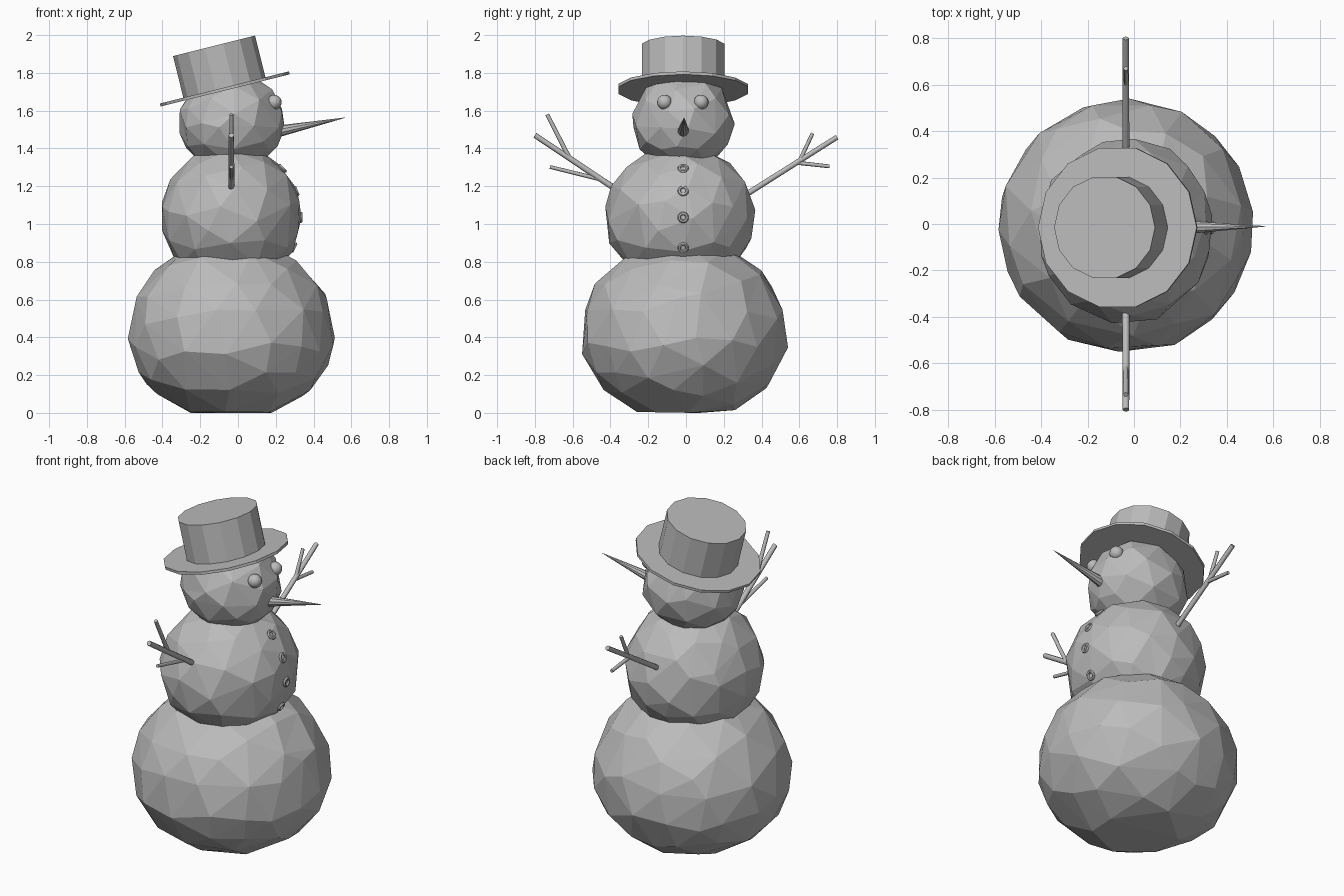
import bpy, bmesh, math, random
from mathutils import Vector, Matrix, noise

random.seed(4)
cube = bpy.data.objects.get("Cube")
if cube:
    bpy.data.objects.remove(cube, do_unlink=True)

grey = bpy.data.materials.new("plain grey")
grey.use_nodes = True
COLOUR = (0.5, 0.5, 0.5, 1)
grey.diffuse_color = COLOUR
grey.node_tree.nodes["Principled BSDF"].inputs["Base Color"].default_value = COLOUR

AXIS_X, AXIS_Y = -0.035, -0.015


def finish(name, bm):
    mesh = bpy.data.meshes.new(name)
    bmesh.ops.recalc_face_normals(bm, faces=bm.faces)
    bm.to_mesh(mesh)
    bm.free()
    mesh.materials.append(grey)
    obj = bpy.data.objects.new(name, mesh)
    bpy.context.collection.objects.link(obj)
    return obj


def snowball(name, centre, rx, ry, up, down, keep):
    """Lumpy hand-packed ball reduced to uneven flat facets."""
    bm = bmesh.new()
    bmesh.ops.create_icosphere(bm, subdivisions=4, radius=1)
    for v in bm.verts:
        d = v.co.normalized()
        lump = 1 + 0.018 * noise.noise(d * 3.5 + Vector(centre) * 7)
        lump += random.uniform(-0.003, 0.003)
        height = up if d.z > 0 else down
        v.co = Vector(centre) + Vector((d.x * rx, d.y * ry, d.z * height)) * lump
        v.co.z = max(v.co.z, 0)
    obj = finish(name, bm)
    reduce = obj.modifiers.new("facets", 'DECIMATE')
    reduce.ratio = keep
    return obj


def rod(name, start, end, r1, r2, sides=8):
    """Straight tapered piece between two points."""
    start, end = Vector(start), Vector(end)
    line = end - start
    bm = bmesh.new()
    place = Matrix.Translation((start + end) / 2) @ line.to_track_quat('Z', 'Y').to_matrix().to_4x4()
    bmesh.ops.create_cone(bm, cap_ends=True, segments=sides, radius1=r1,
                          radius2=r2, depth=line.length, matrix=place)
    return finish(name, bm)


def smooth(obj, angle):
    bpy.ops.object.select_all(action='DESELECT')
    obj.select_set(True)
    bpy.context.view_layer.objects.active = obj
    bpy.ops.object.shade_smooth_by_angle(angle=math.radians(angle))


# Three stacked snowballs
snowball("lower_body", (AXIS_X, -0.01, 0.40), 0.545, 0.545, 0.525, 0.43, 0.13)
snowball("upper_body", (AXIS_X, -0.03, 1.04), 0.372, 0.395, 0.375, 0.37, 0.11)
snowball("head", (AXIS_X, AXIS_Y, 1.535), 0.278, 0.266, 0.27, 0.25, 0.08)

# Tilted top hat
tilt = math.radians(14)
hat_axis = Vector((-math.sin(tilt), 0, math.cos(tilt)))
hat_base = Vector((-0.07, AXIS_Y, 1.715))
rod("hat_brim", hat_base - hat_axis * 0.008, hat_base + hat_axis * 0.008, 0.352, 0.352, 14)
rod("hat_crown", hat_base, hat_base + hat_axis * 0.235, 0.224, 0.224, 14)

# Carrot nose
rod("nose", (0.2, AXIS_Y, 1.488), (0.567, -0.01, 1.563), 0.032, 0.001, 10)

# Eyes
for side, y in (("left", 0.08), ("right", -0.114)):
    bm = bmesh.new()
    bmesh.ops.create_uvsphere(bm, u_segments=16, v_segments=10, radius=0.039,
                              matrix=Matrix.Translation((0.192, y, 1.645)))
    smooth(finish(side + "_eye", bm), 40)

# Ring buttons following the chest curve
for i, z in enumerate((1.295, 1.175, 1.035, 0.875)):
    s = (z - 1.04) / 0.375
    c = math.sqrt(1 - s * s)
    bpy.ops.mesh.primitive_torus_add(
        major_segments=14, minor_segments=6, major_radius=0.021, minor_radius=0.009,
        location=(AXIS_X + 0.369 * c, AXIS_Y, z),
        rotation=Vector((c, 0, s)).to_track_quat('Z', 'Y').to_euler())
    ring = bpy.context.object
    ring.name = "button_%d" % (i + 1)
    ring.data.materials.append(grey)
    smooth(ring, 50)

# Branch arms: each stick is (start y, start z, end y, end z, radius)
branches = {
    "left": ((0.28, 1.132, 0.80, 1.46, 0.015),
             (0.60, 1.33, 0.67, 1.48, 0.011),
             (0.58, 1.325, 0.76, 1.305, 0.011)),
    "right": ((-0.32, 1.15, -0.80, 1.47, 0.016),
              (-0.62, 1.355, -0.735, 1.58, 0.012),
              (-0.46, 1.238, -0.72, 1.302, 0.011)),
}
for side, sticks in branches.items():
    for part, (y1, z1, y2, z2, r) in zip(("arm", "upper_twig", "lower_twig"), sticks):
        stick = rod(side + "_" + part, (AXIS_X, y1, z1), (AXIS_X, y2, z2), r, r * 0.9)
        smooth(stick, 50)
